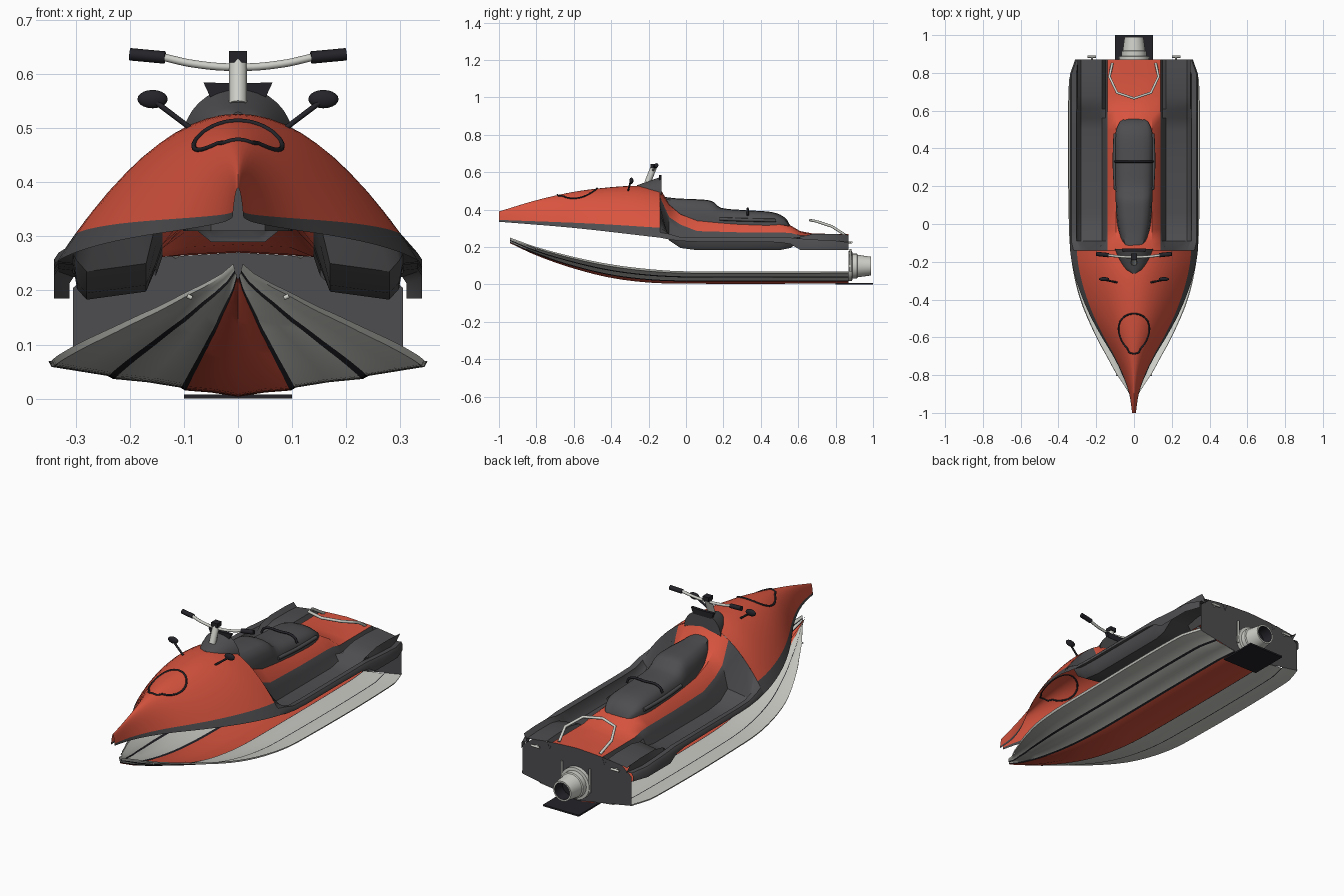
import bpy, bmesh, math
from mathutils import Vector

if "Cube" in bpy.data.objects:
    bpy.data.objects.remove(bpy.data.objects["Cube"], do_unlink=True)


def material(name, r, g, b):
    m = bpy.data.materials.new(name)
    m.use_nodes = True
    m.diffuse_color = (r, g, b, 1)
    m.node_tree.nodes["Principled BSDF"].inputs["Base Color"].default_value = (r, g, b, 1)
    return m


RED = material("coral red", .70, .09, .05)
GREY = material("dark grey", .075, .075, .08)
BLACK = material("near black", .017, .017, .022)
LIGHT = material("light grey", .62, .62, .58)


def finish(name, bm, mats, angle=35):
    me = bpy.data.meshes.new(name)
    bm.to_mesh(me)
    bm.free()
    ob = bpy.data.objects.new(name, me)
    bpy.context.collection.objects.link(ob)
    for m in mats:
        me.materials.append(m)
    bpy.ops.object.select_all(action='DESELECT')
    ob.select_set(True)
    bpy.context.view_layer.objects.active = ob
    bpy.ops.object.shade_smooth_by_angle(angle=math.radians(angle))
    return ob


def lerp(keys, y):
    """Smooth interpolation through (y, value) keys."""
    if y <= keys[0][0]:
        return keys[0][1]
    for k in range(len(keys) - 1):
        (a, p), (b, q) = keys[k], keys[k + 1]
        if y <= b:
            t = (y - a) / (b - a)
            before = keys[max(k - 1, 0)]
            after = keys[min(k + 2, len(keys) - 1)]
            m0 = (q - before[1]) / (b - before[0]) * (b - a)
            m1 = (after[1] - p) / (after[0] - a) * (b - a)
            return ((2*t**3 - 3*t**2 + 1) * p + (t**3 - 2*t**2 + t) * m0
                    + (3*t**2 - 2*t**3) * q + (t**3 - t**2) * m1)
    return keys[-1][1]


def loft(name, sections, mats, rule=lambda i, j: 0, caps=False, angle=35):
    """Skin half sections (y, [(x, z)...]) that start on the centre line, mirrored."""
    bm = bmesh.new()
    rows = []
    for y, half in sections:
        full = [(-x, z) for x, z in half[:0:-1]] + half
        rows.append([bm.verts.new((x, y, z)) for x, z in full])
    n = len(sections[0][1]) - 1
    for i in range(len(rows) - 1):
        for j in range(2 * n):
            f = bm.faces.new((rows[i][j], rows[i][j+1], rows[i+1][j+1], rows[i+1][j]))
            f.material_index = rule(i, n - 1 - j if j < n else j - n)
    if caps:
        bm.faces.new(rows[0][::-1])
        bm.faces.new(rows[-1])
    return finish(name, bm, mats, angle)


def box(name, lo, hi, mat):
    bm = bmesh.new()
    bmesh.ops.create_cube(bm, size=1)
    for v in bm.verts:
        v.co = [a + (b - a) * (c + .5) for a, b, c in zip(lo, hi, v.co)]
    return finish(name, bm, [mat])


def tube(name, pts, r, mat, closed=False, smooth=True):
    cu = bpy.data.curves.new(name, 'CURVE')
    cu.dimensions = '3D'
    cu.bevel_depth, cu.bevel_resolution, cu.resolution_u = r, 2, 6
    cu.use_fill_caps = True
    sp = cu.splines.new('BEZIER' if smooth else 'POLY')
    store = sp.bezier_points if smooth else sp.points
    store.add(len(pts) - 1)
    for p, co in zip(store, pts):
        if smooth:
            p.co = co
            p.handle_left_type = p.handle_right_type = 'AUTO'
        else:
            p.co = (*co, 1)
    sp.use_cyclic_u = closed
    cu.materials.append(mat)
    ob = bpy.data.objects.new(name, cu)
    bpy.context.collection.objects.link(ob)
    return ob


# Lower hull: open V shell with a red keel band and dark strakes
width = [(-.94, .008), (-.88, .035), (-.8, .09), (-.7, .145), (-.6, .2), (-.4, .285),
         (-.2, .33), (0, .345), (.75, .345), (.87, .31)]
keel = [(-.94, .22), (-.8, .155), (-.6, .085), (-.4, .035), (-.2, .01), (0, .004), (.87, .004)]
sheer = [(-.94, .25), (-.8, .2), (-.6, .147), (-.4, .107), (-.2, .082), (0, .07), (.87, .07)]
fractions = [0, .14, .28, .305, .48, .66, .69, .85, .985, 1]
hull = []
for k in range(37):
    y = -.94 + 1.81 * k / 36
    w, a, b = lerp(width, y), lerp(keel, y), lerp(sheer, y)
    hull.append((y, [(w * f, b if f == 1 else a + (b - a) * f * .86 - .004 * (f in (.28, .66)))
                     for f in fractions]))
loft("hull", hull, [RED, LIGHT, BLACK],
     lambda i, j: 0 if j < 2 else 2 if j in (2, 5) else 1)

# Front cowl: parabolic sections, red above a dark lower band
cowl_w = [(-1, .01), (-.9, .025), (-.8, .06), (-.7, .11), (-.6, .17), (-.5, .225),
          (-.4, .27), (-.3, .305), (-.2, .33), (-.14, .338)]
cowl_top = [(-1, .39), (-.8, .45), (-.6, .495), (-.4, .52), (-.25, .527), (-.14, .515)]
cowl_low = [(-1, .335), (-.6, .302), (-.14, .25)]
border = [(-1, .345), (-.5, .325), (-.14, .303)]


def cowl_z(x, y):
    t, b = lerp(cowl_top, y), lerp(cowl_low, y)
    return b + (t - b) * (1 - (x / lerp(cowl_w, y)) ** 2)


cowl = []
for k in range(25):
    y = -1 + .86 * k / 24
    w, t, b = (lerp(c, y) for c in (cowl_w, cowl_top, cowl_low))
    edge = w * math.sqrt((t - lerp(border, y)) / (t - b))
    xs = [edge * n / 10 for n in range(11)] + [edge + (w - edge) * n / 3 for n in (1, 2, 3)]
    cowl.append((y, [(x, cowl_z(x, y)) for x in xs]))
loft("front_cowl", cowl, [RED, GREY], lambda i, j: 0 if j < 10 else 1)

# Rear deck: red seat tunnel, sunken footwells, gunwales
front = [(x, cowl_z(x, -.14)) for x in (0, .09, .14, .17, .2, .24, .28, .3, .32, .332, .338)]


def deck_section(top, shoulder, floor, skirt, rim=.25, w=.34):
    return [(0, top), (.095, top - .005), (.14, shoulder), (.152, shoulder - .035),
            (.17, floor + .015), (.28, floor), (.298, floor + .02), (w - .035, rim - .003),
            (w - .008, rim), (w, rim - .012), (w, skirt)]


deck = [(-.14, front),
        (-.09, deck_section(.43, .36, .235, .24, .27)),
        (-.03, deck_section(.38, .32, .195, .232, .253)),
        (.06, deck_section(.345, .285, .183, .228)),
        (.3, deck_section(.33, .278, .183, .228)),
        (.5, deck_section(.325, .278, .183, .225)),
        (.56, deck_section(.315, .275, .195, .215)),
        (.61, deck_section(.285, .262, .235, .185, .245)),
        (.68, deck_section(.272, .262, .25, .185, .24)),
        (.79, deck_section(.27, .262, .25, .185, .235)),
        (.87, deck_section(.27, .262, .245, .185, .225, .312))]
loft("rear_deck", deck, [RED, GREY], lambda i, j: 0 if j < 2 else 1)

# Transom plate
transom = [(0, .006), (.305, .06), (.305, .205), (.25, .25), (.14, .262), (0, .27)]
bm = bmesh.new()
bm.faces.new([bm.verts.new((x, .869, z)) for x, z in
              transom + [(-x, z) for x, z in transom[-2:0:-1]]])
finish("transom", bm, [GREY])

# Stepped seat
seat_top = [(-.13, .47), (-.05, .46), (.06, .455), (.14, .445), (.18, .412), (.3, .398),
            (.45, .388), (.51, .37), (.545, .34), (.56, .31)]
seat_w = [(-.13, .05), (-.09, .07), (0, .088), (.1, .096), (.3, .1), (.48, .098), (.54, .075), (.56, .05)]
seat = []
for k in range(36):
    y = -.13 + .69 * k / 35
    t, w = lerp(seat_top, y), lerp(seat_w, y)
    base = min(.31, t - .02)
    seat.append((y, [(0, t), (w * .45, t - .003), (w * .75, t - .012), (w * .93, t - .03 * (t - base) / .09),
                     (w, base + (t - base) * .4), (w, base)]))
loft("seat", seat, [GREY], caps=True, angle=50)
tube("seat_strap", [(-.1, .33, .37), (-.085, .33, .395), (0, .33, .403), (.085, .33, .395), (.1, .33, .37)],
     .006, BLACK)
for s, side in ((1, "left"), (-1, "right")):
    tube(side + "_seat_trim", [(s * .098, .18, .35), (s * .104, .32, .345), (s * .1, .48, .342)], .009, GREY)

# Instrument hood and dash
hood = []
for k in range(9):
    t = k / 8
    w, top = .012 + .09 * t ** .55, .53 + .046 * t
    y = -.262 + .13 * t
    low = cowl_z(w, max(min(y, -.14), -1)) - .012
    hood.append((y, [(w * math.sin(a), low + (top - low) * math.cos(a))
                     for a in [math.pi / 2 * n / 8 for n in range(9)]]))
loft("instrument_hood", hood, [GREY], caps=True, angle=50)
loft("dash", [(y, [(0, .583), (.064, .585), (.05, .555), (0, .555)]) for y in (-.145, -.13)], [BLACK], caps=True)

# Steering stem, handlebar and grips
tube("steering_stem", [(0, -.205, .545), (0, -.172, .628)], .017, LIGHT, smooth=False)
tube("handlebar", [(-.14, -.165, .632), (-.08, -.172, .619), (0, -.175, .613),
                   (.08, -.172, .619), (.14, -.165, .632)], .007, LIGHT)
box("bar_clamp", (-.017, -.19, .622), (.017, -.155, .643), BLACK)
for s, side in ((1, "left"), (-1, "right")):
    tube(side + "_grip", [(s * .135, -.165, .631), (s * .2, -.158, .637)], .0115, BLACK, smooth=False)
    # Mirrors on stalks
    tube(side + "_mirror_stalk", [(s * .085, -.31, .498), (s * .15, -.297, .547)], .005, BLACK, smooth=False)
    bm = bmesh.new()
    bmesh.ops.create_uvsphere(bm, u_segments=16, v_segments=10, radius=1)
    for v in bm.verts:
        v.co = Vector((s * .158 + v.co.x * .028, -.292 + v.co.y * .011, .554 + v.co.z * .017))
    finish(side + "_mirror", bm, [BLACK], 60)
    # Stern cleats, bow eyes and nozzle rods
    tube(side + "_stern_cleat", [(s * .2, .885, .225), (s * .245, .885, .225)], .006, LIGHT, smooth=False)
    tube(side + "_cleat_post", [(s * .222, .868, .225), (s * .222, .885, .225)], .005, LIGHT, smooth=False)
    tube(side + "_bow_eye", [(s * .085, -.8, .186), (s * .094, -.8, .19)], .004, LIGHT, smooth=False)
    tube(side + "_nozzle_rod", [(s * .078, .88, .07), (s * .078, .88, .19)], .005, LIGHT, smooth=False)

# Hatch outline lying on the cowl
ring = []
for k in range(32):
    a = math.tau * k / 32
    y = -.575 + .1 * math.cos(a) - .012 * (math.cos(a) < -.9)
    x = .08 * math.sin(a) * (1 + .22 * math.cos(a))
    ring.append((x, y, cowl_z(x, y) + .001))
tube("hatch_seal", ring, .0045, BLACK, closed=True)

# Rear grab rail
tube("grab_rail", [(-.115, .85, .265), (-.13, .78, .31), (-.09, .695, .338), (0, .665, .343),
                   (.09, .695, .338), (.13, .78, .31), (.115, .85, .265)], .007, LIGHT, smooth=False)

# Jet nozzle: turned profile with a dark bore, and the ride plate
profile = [(.0, .868), (.08, .868), (.08, .888), (.066, .89), (.066, .915), (.06, .918),
           (.05, .99), (.042, .99), (.04, .93), (0, .93)]
bm = bmesh.new()
rows = [[bm.verts.new((r * math.cos(math.tau * k / 24), y, .098 + r * math.sin(math.tau * k / 24)))
         for k in range(24)] for r, y in profile]
for i in range(len(rows) - 1):
    for k in range(24):
        f = bm.faces.new((rows[i][k], rows[i+1][k], rows[i+1][k-1], rows[i][k-1]))
        f.material_index = int(i >= 7)
bmesh.ops.remove_doubles(bm, verts=bm.verts, dist=.00001)
finish("jet_nozzle", bm, [LIGHT, BLACK])
box("ride_plate", (-.1, .8, 0), (.1, 1, .008), BLACK)
